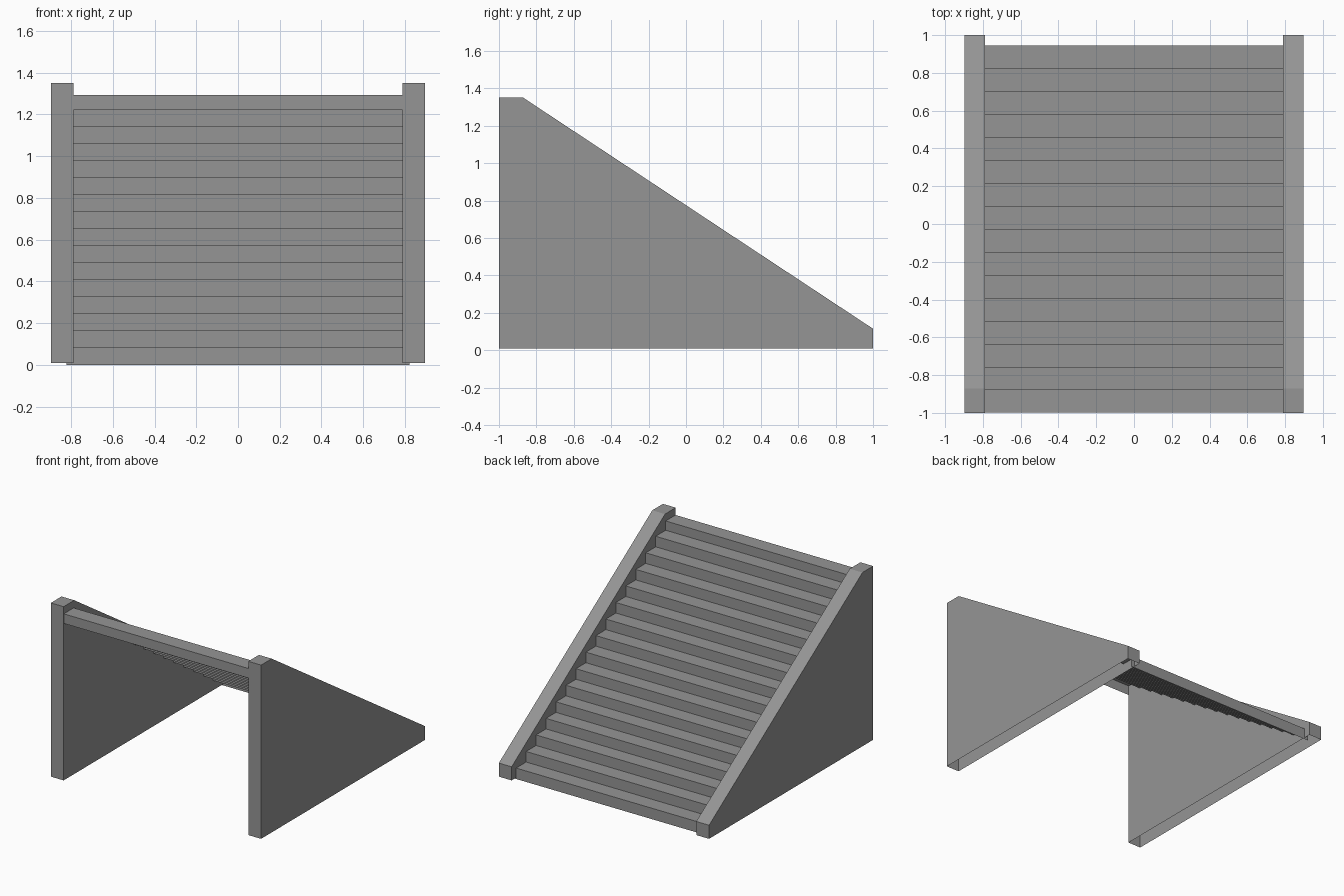
import bpy
import bmesh

cube = bpy.data.objects.get("Cube")
if cube:
    bpy.data.objects.remove(cube, do_unlink=True)

# Single concrete colour
concrete = bpy.data.materials.new("concrete_grey")
concrete.use_nodes = True
color = (0.3, 0.3, 0.3, 1)
concrete.diffuse_color = color
concrete.node_tree.nodes["Principled BSDF"].inputs["Base Color"].default_value = color


def finish(name, bm):
    mesh = bpy.data.meshes.new(name)
    bm.to_mesh(mesh)
    bm.free()
    mesh.materials.append(concrete)
    bpy.context.collection.objects.link(bpy.data.objects.new(name, mesh))


def add_strip(bm, profile, x0, x1):
    """Sweep a (y, z) line along x into a strip of quads; return its two edge rows."""
    rows = [[bm.verts.new((x, y, z)) for y, z in profile] for x in (x0, x1)]
    for i in range(len(profile) - 1):
        bm.faces.new((rows[0][i], rows[1][i], rows[1][i + 1], rows[0][i + 1]))
    return rows


# Side walls: sloped hollow slabs with a short flat top and open underside
WALL = [(1, 0.01), (1, 0.115), (-0.87, 1.35), (-1, 1.35), (-1, 0.01)]
for name, x0, x1 in (("left_wall", 0.788, 0.897), ("right_wall", -0.897, -0.788)):
    bm = bmesh.new()
    for row in add_strip(bm, WALL, x0, x1):
        bm.faces.new(row)
    bmesh.ops.recalc_face_normals(bm, faces=bm.faces)
    finish(name, bm)

# Stairs: one thin folded sheet, its edges set into the walls
STEPS, TREAD, RISE = 16, 0.1215, 0.0813
FRONT, TOP = -0.998, 1.294
stairs = [(0.945, 0)]
for i in range(STEPS):
    height = min((i + 1) * RISE + 0.003, TOP)
    back = 0.945 - i * TREAD
    stairs += [(back, height), (max(back - TREAD, FRONT), height)]
# Short lip hanging from the top landing
stairs.append((FRONT, 1.22))
bm = bmesh.new()
add_strip(bm, stairs, -0.822, 0.822)
bm.normal_update()
if sum(f.normal.z for f in bm.faces) < 0:
    bmesh.ops.reverse_faces(bm, faces=bm.faces)
finish("stairs", bm)
